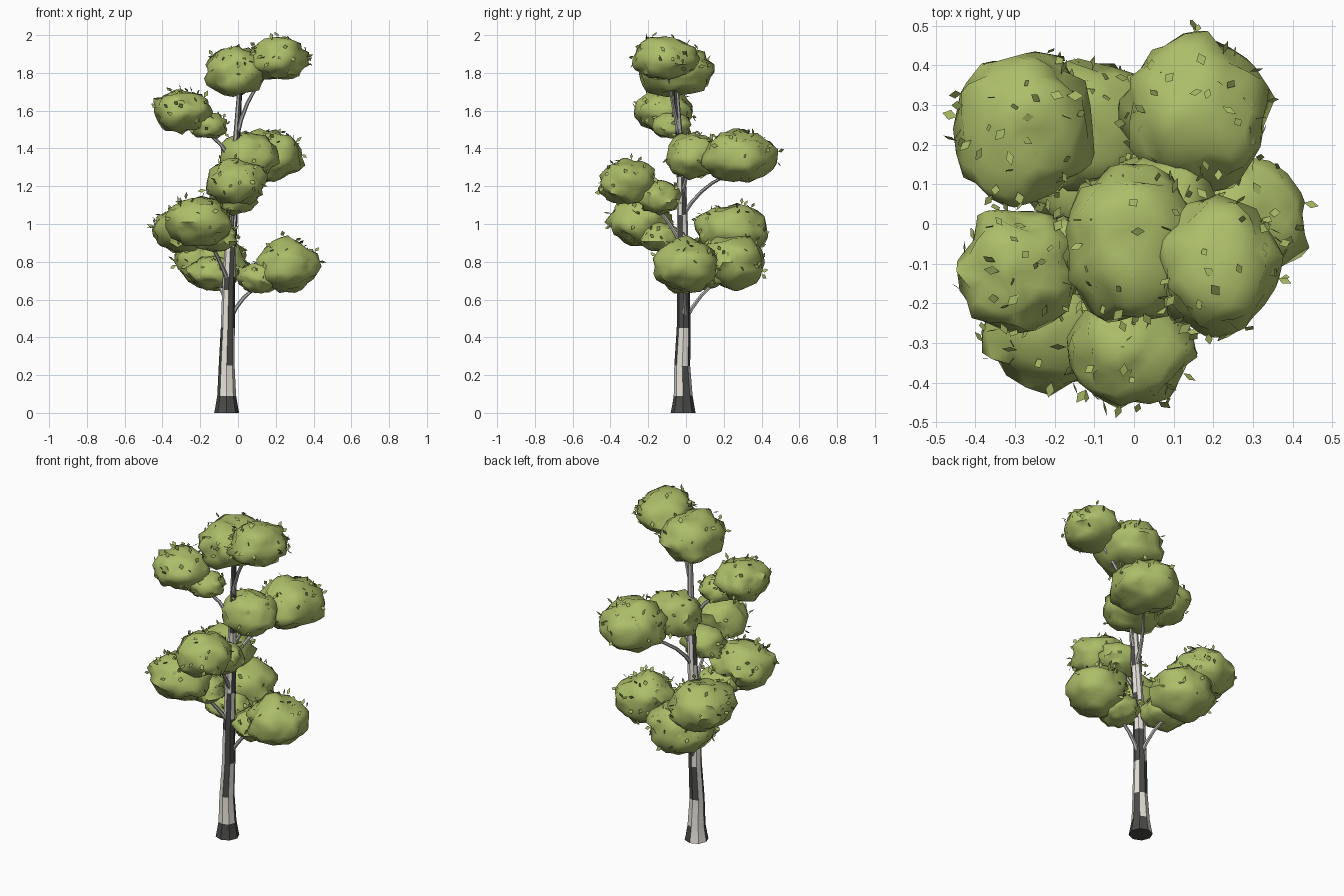
import bpy, bmesh, math, random
from mathutils import Vector, noise

random.seed(7)
cube = bpy.data.objects.get("Cube")
if cube:
    bpy.data.objects.remove(cube)


def material(name, r, g, b):
    m = bpy.data.materials.new(name)
    m.diffuse_color = (r, g, b, 1)
    m.use_nodes = True
    node = m.node_tree.nodes["Principled BSDF"]
    node.inputs["Base Color"].default_value = (r, g, b, 1)
    node.inputs["Roughness"].default_value = 0.9
    return m


green = material("foliage green", 0.41, 0.51, 0.14)
leaf_green = material("leaf green", 0.38, 0.48, 0.13)
pale = material("pale bark", 0.78, 0.75, 0.69)
grey = material("grey bark", 0.50, 0.49, 0.48)
dark = material("dark bark", 0.07, 0.07, 0.065)


def finish(bm, name, mats, angle):
    me = bpy.data.meshes.new(name)
    bm.to_mesh(me)
    bm.free()
    for m in mats:
        me.materials.append(m)
    me.shade_smooth()
    me.set_sharp_from_angle(angle=math.radians(angle))
    ob = bpy.data.objects.new(name, me)
    bpy.context.collection.objects.link(ob)


def tube(name, points, radii, sides, mats, paint=None):
    """Tapered tube along points; paint(segment, side) gives a material index."""
    bm = bmesh.new()
    pts = [Vector(p) for p in points]
    rings = []
    for i, (p, r) in enumerate(zip(pts, radii)):
        along = pts[min(i + 1, len(pts) - 1)] - pts[max(i - 1, 0)]
        turn = Vector((0, 0, 1)).rotation_difference(along)
        angles = [math.tau * k / sides for k in range(sides)]
        rings.append([bm.verts.new(p + turn @ Vector((r * math.cos(a), r * math.sin(a), 0)))
                      for a in angles])
    for i, (a, b) in enumerate(zip(rings, rings[1:])):
        for k in range(sides):
            n = (k + 1) % sides
            f = bm.faces.new((a[k], a[n], b[n], b[k]))
            f.material_index = paint(i, k) if paint else 0
    bm.faces.new(rings[0][::-1]).material_index = len(mats) - 1
    bm.faces.new(rings[-1])
    finish(bm, name, mats, 35)


# Trunk: dark foot, pale stem with dark patches, grey top
spine = [(-.06, -.015, 0), (-.06, -.015, .03), (-.06, -.015, .09), (-.06, -.02, .25),
         (-.054, -.012, .45), (-.05, -.014, .65), (-.047, -.015, .72), (-.04, -.017, .88),
         (-.03, -.02, 1.05), (-.02, -.025, 1.25), (-.007, -.035, 1.45), (.012, -.055, 1.76)]
widths = [.066, .06, .05, .042, .037, .034, .033, .031, .028, .024, .019, .012]
foot = (0, 1, 4, 5, 6, 7)
patches = {0: foot, 1: foot, 2: (4, 0), 3: (2, 4, 6, 1), 4: (6, 7, 0, 1), 5: (5, 6, 7),
           6: (6, 0), 7: (7,), 8: (0, 3), 9: (6, 7), 10: (6, 7)}


def bark(segment, side):
    if side in patches[segment]:
        return 2
    return 1 if segment >= 9 else 0


tube("trunk", spine, widths, 8, [pale, grey, dark], bark)

# Branches: start on the trunk, bend point, end inside a clump
branches = {
    "low_left": [(-.045, -.01, .49), (.03, -.005, .61), (.13, 0, .68)],
    "low_back": [(-.05, -.01, .48), (-.075, .08, .62), (-.13, .2, .72)],
    "low_right": [(-.05, -.01, .66), (-.14, .09, .81), (-.23, .19, .9)],
    "front_right": [(-.045, -.015, .68), (-.11, -.1, .83), (-.17, -.19, .94)],
    "front": [(-.035, -.02, .88), (-.03, -.1, 1.02), (-.02, -.22, 1.16)],
    "mid_back": [(-.03, -.02, 1.04), (.01, .08, 1.17), (.1, .2, 1.25)],
    "mid_left": [(-.025, -.02, 1.15), (.02, 0, 1.24), (.05, .03, 1.32)],
    "upper_right": [(-.02, -.03, 1.27), (-.09, -.05, 1.42), (-.23, -.1, 1.52)],
    "top_left": [(-.007, -.035, 1.46), (.05, -.07, 1.64), (.15, -.1, 1.8)],
}
for name, path in branches.items():
    a, b, c = (Vector(p) for p in path)
    curve = [a * (1 - t) ** 2 + (b * 2 - (a + c) / 2) * 2 * t * (1 - t) + c * t * t
             for t in (0, .25, .5, .75, 1)]
    tube(name + "_branch", curve, [.013, .011, .010, .009, .007], 6, [grey])


def clump(name, centre, size):
    """Lumpy, angular foliage mass with a flatter underside."""
    bm = bmesh.new()
    bmesh.ops.create_icosphere(bm, subdivisions=3, radius=1)
    seed = Vector((random.uniform(-50, 50) for _ in range(3)))
    for v in bm.verts:
        d = v.co.normalized()
        bump = 1.03 + .15 * noise.noise(d * 1.6 + seed) + .22 * noise.noise(d * 3.2 + seed)
        bump += random.uniform(-.03, .03)
        if d.z < 0:
            d.z *= .95
        v.co = Vector(centre) + Vector(d[i] * size[i] * bump for i in range(3))
    bm.normal_update()
    spots = [(f.calc_center_median(), f.normal.copy()) for f in bm.faces if f.normal.z > -.35]
    finish(bm, name + "_foliage", [green], 60)
    return spots


def leaves(name, spots, count):
    """Loose diamond leaves standing on the foliage."""
    bm = bmesh.new()
    for p, n in random.sample(spots, min(count, len(spots))):
        rand = Vector(random.uniform(-1, 1) for _ in range(3))
        along = (n * random.uniform(.1, .9) + rand * .8).normalized()
        side = along.cross(n + rand * .3).normalized()
        length, half = random.uniform(.028, .044), random.uniform(.009, .014)
        base = p + n * .003
        mid = base + along * length * .5
        bm.faces.new([bm.verts.new(q) for q in
                      (base, mid + side * half, base + along * length, mid - side * half)])
    finish(bm, name + "_leaves", [leaf_green], 30)


# Foliage: centre, radii and leaf count
clumps = {
    "top_left": ((.21, -.11, 1.875), (.15, .165, .115), 42),
    "top_centre": ((-.01, -.05, 1.805), (.165, .19, .13), 42),
    "upper_right": ((-.295, -.12, 1.595), (.145, .15, .11), 42),
    "upper_right_small": ((-.16, -.08, 1.52), (.10, .095, .07), 16),
    "mid_back": ((.155, .28, 1.355), (.175, .185, .14), 45),
    "mid_left": ((.055, .04, 1.355), (.155, .14, .12), 32),
    "front": ((-.01, -.31, 1.22), (.15, .145, .12), 42),
    "front_small": ((-.02, -.14, 1.14), (.12, .11, .09), 20),
    "front_right": ((-.21, -.245, 1.01), (.175, .155, .125), 45),
    "front_right_small": ((-.13, -.14, .93), (.12, .11, .08), 18),
    "low_right": ((-.275, .24, .97), (.17, .185, .13), 45),
    "low_back": ((-.14, .25, .795), (.18, .16, .14), 42),
    "low_back_small": ((-.13, .1, .74), (.13, .12, .085), 16),
    "low_left": ((.265, 0, .775), (.16, .165, .135), 42),
    "low_left_small": ((.11, 0, .715), (.11, .12, .08), 18),
}
for name, (centre, size, count) in clumps.items():
    leaves(name, clump(name, centre, size), count)
